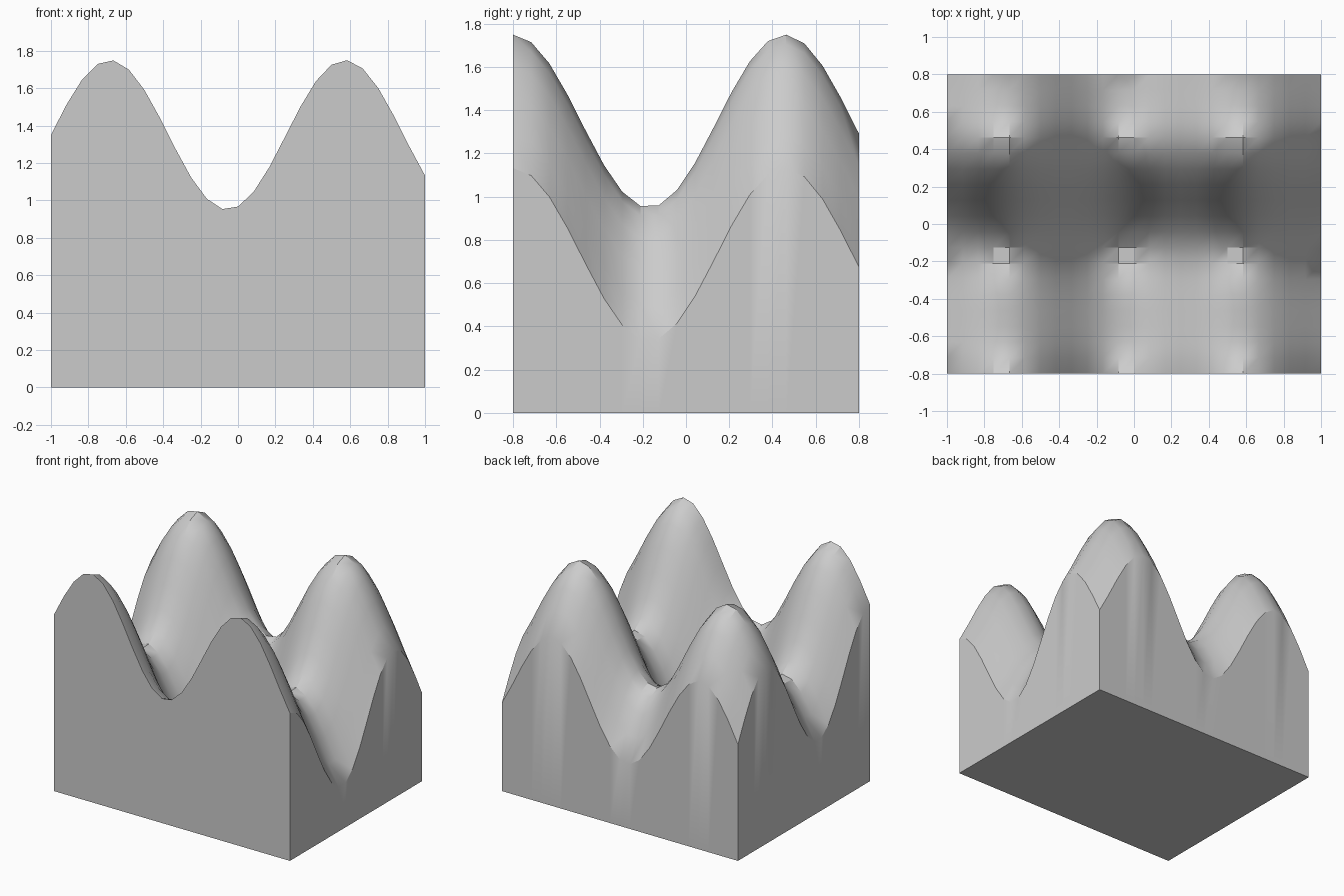
import bpy, bmesh, math

if "Cube" in bpy.data.objects:
    bpy.data.objects.remove(bpy.data.objects["Cube"], do_unlink=True)

HALF_X, HALF_Y = 1.0, 0.8
NX, NY = 24, 19
FREQ, AMP, LEVEL = 5.0, 0.4, 0.95


def height(x, y):
    return LEVEL + AMP * (math.sin(FREQ * (x + HALF_X)) + math.cos(FREQ * (y + HALF_Y)))


# Plain grey material
grey = bpy.data.materials.new("light_grey")
grey.use_nodes = True
colour = (0.6, 0.6, 0.6, 1)
grey.diffuse_color = colour
grey.node_tree.nodes["Principled BSDF"].inputs["Base Color"].default_value = colour

# Wavy top surface: a grid raised by the height function
bm = bmesh.new()
rows = []
for j in range(NY + 1):
    y = -HALF_Y + 2 * HALF_Y * j / NY
    xs = [-HALF_X + 2 * HALF_X * i / NX for i in range(NX + 1)]
    rows.append([bm.verts.new((x, y, height(x, y))) for x in xs])
for low, high in zip(rows, rows[1:]):
    for i in range(NX):
        bm.faces.new((low[i], low[i + 1], high[i + 1], high[i]))

# Walls: drop the rim to the ground, then close the base
rim = (rows[0][:-1] + [r[-1] for r in rows[:-1]]
       + rows[-1][:0:-1] + [r[0] for r in rows[:0:-1]])
foot = [bm.verts.new((v.co.x, v.co.y, 0)) for v in rim]
for k in range(len(rim)):
    n = (k + 1) % len(rim)
    bm.faces.new((foot[k], foot[n], rim[n], rim[k]))
bm.faces.new(foot[::-1])
bmesh.ops.recalc_face_normals(bm, faces=bm.faces)

mesh = bpy.data.meshes.new("wavy_block")
bm.to_mesh(mesh)
bm.free()
mesh.materials.append(grey)
block = bpy.data.objects.new("wavy_block", mesh)
bpy.context.collection.objects.link(block)

# Smooth the waves and keep the hard rims
bpy.ops.object.select_all(action='DESELECT')
block.select_set(True)
bpy.context.view_layer.objects.active = block
bpy.ops.object.shade_smooth_by_angle(angle=math.radians(30))
